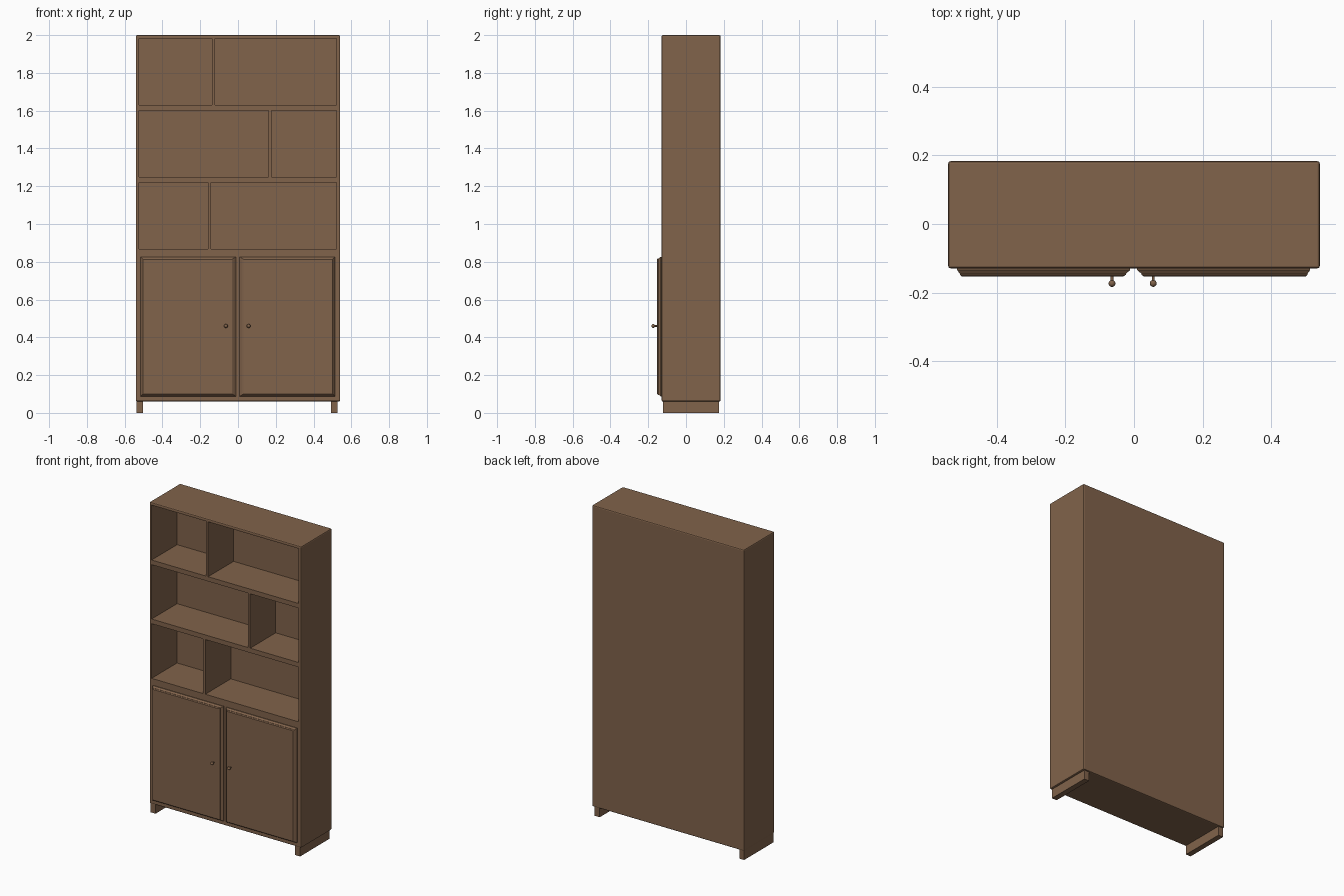
import bpy, bmesh, math
from mathutils import Matrix

if "Cube" in bpy.data.objects:
    bpy.data.objects.remove(bpy.data.objects["Cube"])

wood = bpy.data.materials.new("brown wood")
wood.diffuse_color = (0.22, 0.125, 0.07, 1)
wood.use_nodes = True
wood.node_tree.nodes["Principled BSDF"].inputs["Base Color"].default_value = wood.diffuse_color


def add_object(name, bm):
    bmesh.ops.recalc_face_normals(bm, faces=bm.faces)
    me = bpy.data.meshes.new(name)
    bm.to_mesh(me)
    bm.free()
    ob = bpy.data.objects.new(name, me)
    me.materials.append(wood)
    bpy.context.collection.objects.link(ob)
    return ob


def add_box(bm, x, y, z):
    vs = bmesh.ops.create_cube(bm, size=1)["verts"]
    for v in vs:
        v.co = [r[0] if c < 0 else r[1] for c, r in zip(v.co, (x, y, z))]


# carcass with softened outer edges
FRONT, BACK = -0.129, 0.183
bm = bmesh.new()
add_box(bm, (-0.541, 0.541), (FRONT, BACK), (0.06, 2.0))
bmesh.ops.bevel(bm, geom=bm.edges[:], offset=0.007, segments=2, profile=0.5, affect='EDGES')
carcass = add_object("carcass", bm)

# open compartments: rows of (bottom, top, divider centre)
bm = bmesh.new()
for z0, z1, div in ((1.63, 1.983, -0.13), (1.25, 1.60, 0.17), (0.868, 1.22, -0.15)):
    for x0, x1 in ((-0.525, div - 0.0075), (div + 0.0075, 0.522)):
        add_box(bm, (x0, x1), (FRONT - 0.1, 0.13), (z0, z1))
cutter = add_object("compartment_cutter", bm)
mod = carcass.modifiers.new("compartments", 'BOOLEAN')
mod.operation = 'DIFFERENCE'
mod.solver = 'EXACT'
mod.object = cutter
dg = bpy.context.evaluated_depsgraph_get()
carcass.data = bpy.data.meshes.new_from_object(carcass.evaluated_get(dg))
carcass.modifiers.clear()
bpy.data.objects.remove(cutter)

# doors: moulded edge stepping in to a flat front; layers are (inset, y)
layers = ((0, FRONT + 0.002), (0, -0.134), (0.008, -0.145), (0.008, -0.148), (0.013, -0.153))
for name, x0, x1, kx in (("left_door", -0.515, -0.011, -0.064),
                         ("right_door", 0.009, 0.513, 0.056)):
    bm = bmesh.new()
    prev = None
    for inset, y in layers:
        # the meeting edge is stepped in a little further
        a = x0 + inset * (1 if x0 < 0 else 1.6)
        b = x1 - inset * (1.6 if x0 < 0 else 1)
        ring = [bm.verts.new((x, y, z)) for x, z in
                ((a, 0.088 + inset), (b, 0.088 + inset), (b, 0.826 - inset), (a, 0.826 - inset))]
        if prev:
            for i in range(4):
                j = (i + 1) % 4
                bm.faces.new((prev[i], prev[j], ring[j], ring[i]))
        else:
            bm.faces.new(ring)
        prev = ring
    bm.faces.new(prev)
    add_object(name, bm)

    # round knob on a thin stem
    bm = bmesh.new()
    rot = Matrix.Rotation(math.pi / 2, 4, 'X')
    bmesh.ops.create_uvsphere(bm, u_segments=20, v_segments=12, radius=0.01,
                              matrix=Matrix.Translation((kx, -0.173, 0.46)) @ rot)
    bmesh.ops.create_cone(bm, cap_ends=True, segments=16, radius1=0.004, radius2=0.004,
                          depth=0.02, matrix=Matrix.Translation((kx, -0.16, 0.46)) @ rot)
    for f in bm.faces:
        f.smooth = len(f.verts) < 5
    add_object(name + "_knob", bm)

# floor runners
for name, x0, x1 in (("left_foot", -0.537, -0.502), ("right_foot", 0.492, 0.528)):
    bm = bmesh.new()
    add_box(bm, (x0, x1), (-0.122, 0.175), (0, 0.062))
    add_object(name, bm)
